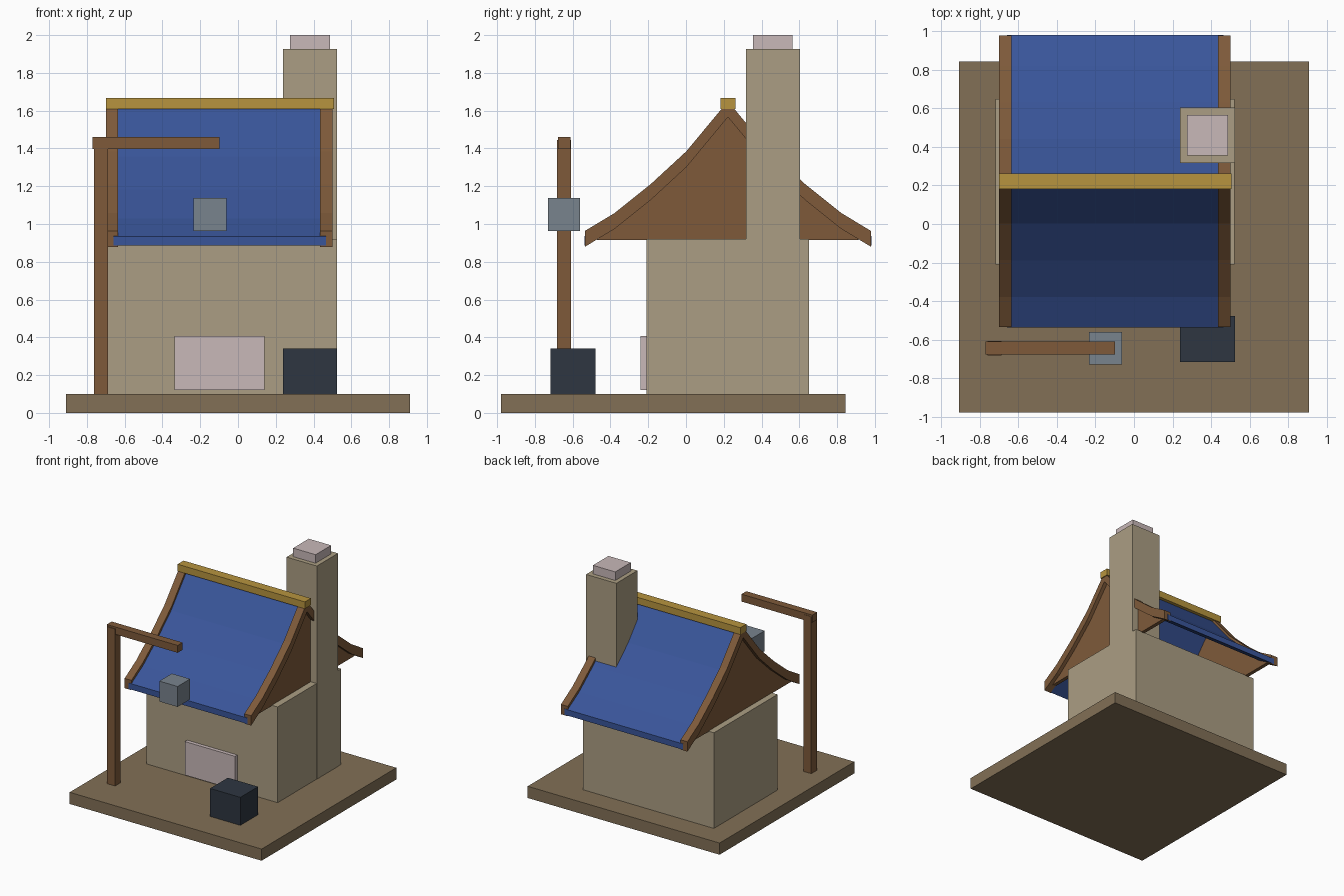
import bpy, bmesh

if "Cube" in bpy.data.objects:
    bpy.data.objects.remove(bpy.data.objects["Cube"], do_unlink=True)


def material(name, code):
    """Flat colour from an sRGB hex code, stored as linear."""
    srgb = [c / 255 for c in bytes.fromhex(code)]
    rgba = [c / 12.92 if c < 0.04 else ((c + 0.055) / 1.055) ** 2.4 for c in srgb] + [1]
    m = bpy.data.materials.new(name)
    m.use_nodes = True
    m.diffuse_color = rgba
    bsdf = next(n for n in m.node_tree.nodes if n.type == "BSDF_PRINCIPLED")
    bsdf.inputs["Base Color"].default_value = rgba
    return m


earth = material("earth", "827056")
stone = material("stone", "AB9E83")
wood = material("brown wood", "7E5A3A")
blue = material("blue roof", "39559A")
gold = material("gold", "B7943E")
pale = material("pale pink stone", "C8B8B8")
iron = material("dark iron", "2E3641")
steel = material("grey steel", "79838D")


def finish(name, bm, mat):
    bmesh.ops.recalc_face_normals(bm, faces=bm.faces)
    mesh = bpy.data.meshes.new(name)
    bm.to_mesh(mesh)
    bm.free()
    mesh.materials.append(mat)
    obj = bpy.data.objects.new(name, mesh)
    bpy.context.collection.objects.link(obj)


def box(name, mat, x, y, z):
    """Box between the given (low, high) limits on each axis."""
    bm = bmesh.new()
    bmesh.ops.create_cube(bm, size=1)
    for v in bm.verts:
        v.co = [lim[0] if c < 0 else lim[1] for c, lim in zip(v.co, (x, y, z))]
    finish(name, bm, mat)


def extrude_x(name, mat, outline, x):
    """Prism of a (y, z) outline between two x positions."""
    bm = bmesh.new()
    face = bm.faces.new([bm.verts.new((x[0], y, z)) for y, z in outline])
    ext = bmesh.ops.extrude_face_region(bm, geom=[face])
    moved = [g for g in ext["geom"] if isinstance(g, bmesh.types.BMVert)]
    bmesh.ops.translate(bm, verts=moved, vec=(x[1] - x[0], 0, 0))
    finish(name, bm, mat)


# Ground slab and house walls
box("ground_slab", earth, (-0.91, 0.91), (-0.98, 0.845), (0, 0.1))
box("house_walls", stone, (-0.72, 0.523), (-0.21, 0.65), (0.1, 0.92))
box("front_panel", pale, (-0.335, 0.14), (-0.242, -0.2), (0.12, 0.407))

# Chimney
box("chimney", stone, (0.238, 0.525), (0.318, 0.604), (0.1, 1.927))
box("chimney_cap", pale, (0.275, 0.487), (0.355, 0.565), (1.92, 2.0))

# Curved roof: (distance from the ridge, height of the upper edge)
RIDGE_Y = 0.222
half = [(0.758, 0.963), (0.6, 1.058), (0.41, 1.21), (0.22, 1.385), (0, 1.65)]
curve = [(RIDGE_Y - d, z) for d, z in half] + [(RIDGE_Y + d, z) for d, z in half[-2::-1]]


def roof_band(top, bottom, reach=0):
    """Closed outline between two vertical offsets of the roof curve."""
    pts = [(RIDGE_Y + (y - RIDGE_Y) * (1 + reach), z) for y, z in curve]
    return [(y, z - top) for y, z in pts] + [(y, z - bottom) for y, z in pts[::-1]]


extrude_x("roof_panel", blue, roof_band(0.028, 0.078, 0.003), (-0.66, 0.465))

# Gable triangle under the curve, cut level with the wall top
gable = [(RIDGE_Y - 0.695, 0.915)] + [(y, z - 0.07) for y, z in curve[1:-1]]
gable.append((RIDGE_Y + 0.695, 0.915))
for side, outer, inner in (("right", -0.70, -0.635), ("left", 0.50, 0.435)):
    sign = 1 if outer > 0 else -1
    extrude_x(side + "_bargeboard", wood, roof_band(0, 0.084), (inner, outer))
    extrude_x(side + "_gable", wood, gable, (inner, outer - sign * 0.033))

box("ridge_beam", gold, (-0.70, 0.507), (0.182, 0.263), (1.608, 1.667))

# Sign post with arm and hanging block
box("sign_post", wood, (-0.762, -0.687), (-0.683, -0.608), (0.1, 1.445))
box("sign_arm", wood, (-0.77, -0.098), (-0.677, -0.611), (1.397, 1.46))
box("hanging_block", steel, (-0.235, -0.062), (-0.73, -0.56), (0.963, 1.138))

# Dark block by the front wall
box("iron_block", iron, (0.238, 0.525), (-0.718, -0.478), (0.1, 0.34))
